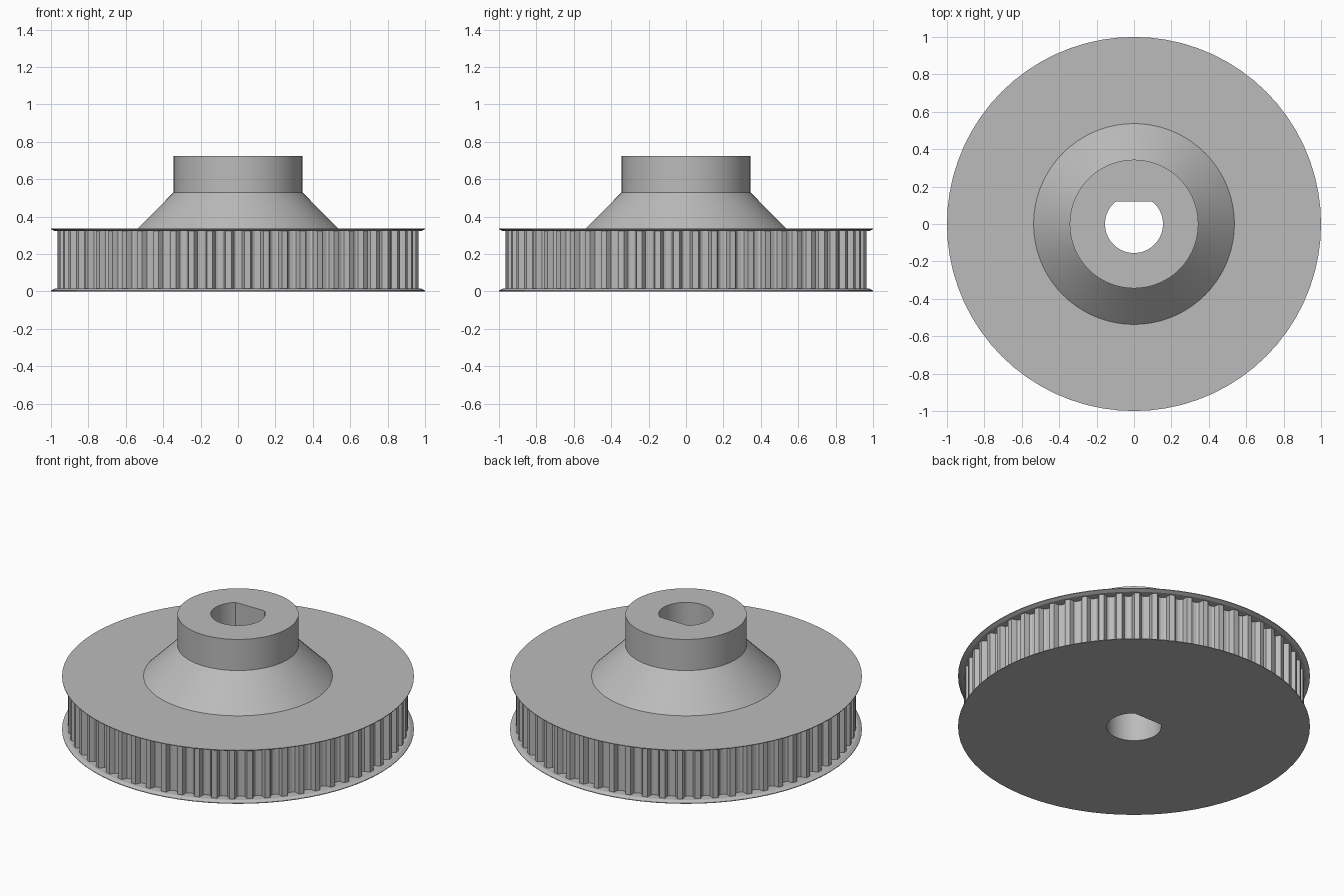
import bpy
import bmesh
from math import sin, cos, pi, radians

if "Cube" in bpy.data.objects:
    bpy.data.objects.remove(bpy.data.objects["Cube"], do_unlink=True)

TEETH = 60
TIP = 0.965
BORE, FLAT = 0.155, 0.12

metal = bpy.data.materials.new("plain grey")
metal.use_nodes = True
GREY = (0.5, 0.5, 0.5, 1)
metal.diffuse_color = GREY
metal.node_tree.nodes["Principled BSDF"].inputs["Base Color"].default_value = GREY


def bore_radius(a):
    """D-shaped shaft hole, flat towards +y."""
    return min(BORE, FLAT / sin(a)) if sin(a) > 0.01 else BORE


def ring_part(name, angles, profile, grooves=None):
    """Sweep a (radius, z) profile round the axis and close it along the bore."""
    bm = bmesh.new()
    columns = []
    bottom, top = profile[0][1], profile[-1][1]
    for i, a in enumerate(angles):
        cut = grooves[i] if grooves else 0
        hole = bore_radius(a)
        points = [(hole, bottom)] + [(r - cut, z) for r, z in profile] + [(hole, top)]
        columns.append([bm.verts.new((r * cos(a), r * sin(a), z)) for r, z in points])
    for i, col in enumerate(columns):
        nxt = columns[(i + 1) % len(columns)]
        for j in range(len(col)):
            k = (j + 1) % len(col)
            bm.faces.new((col[j], nxt[j], nxt[k], col[k]))
    bmesh.ops.recalc_face_normals(bm, faces=bm.faces)
    mesh = bpy.data.meshes.new(name)
    bm.to_mesh(mesh)
    bm.free()
    mesh.materials.append(metal)
    obj = bpy.data.objects.new(name, mesh)
    bpy.context.collection.objects.link(obj)
    bpy.ops.object.select_all(action='DESELECT')
    obj.select_set(True)
    bpy.context.view_layer.objects.active = obj
    bpy.ops.object.shade_smooth_by_angle(angle=radians(25))


circle = [2 * pi * i / 72 for i in range(72)]

# Flanges, each with a bevelled inner edge
ring_part("bottom_flange", circle, [(1, 0), (1, 0.004), (0.98, 0.015)])
ring_part("top_flange", circle, [(0.98, 0.322), (1, 0.332), (1, 0.336)])

# Belt rim: rounded grooves as (fraction of pitch, depth)
half = [(0.1, 0.038), (0.23, 0.031), (0.29, 0.014), (0.35, 0)]
groove = [(-f, d) for f, d in reversed(half)] + half
angles = [2 * pi * (t + f) / TEETH for t in range(TEETH) for f, d in groove]
depths = [d for t in range(TEETH) for f, d in groove]
ring_part("toothed_rim", angles, [(TIP, 0.015), (TIP, 0.322)], depths)

# Conical hub with straight collar
ring_part("hub", circle, [(0.537, 0.336), (0.344, 0.53), (0.344, 0.725)])
